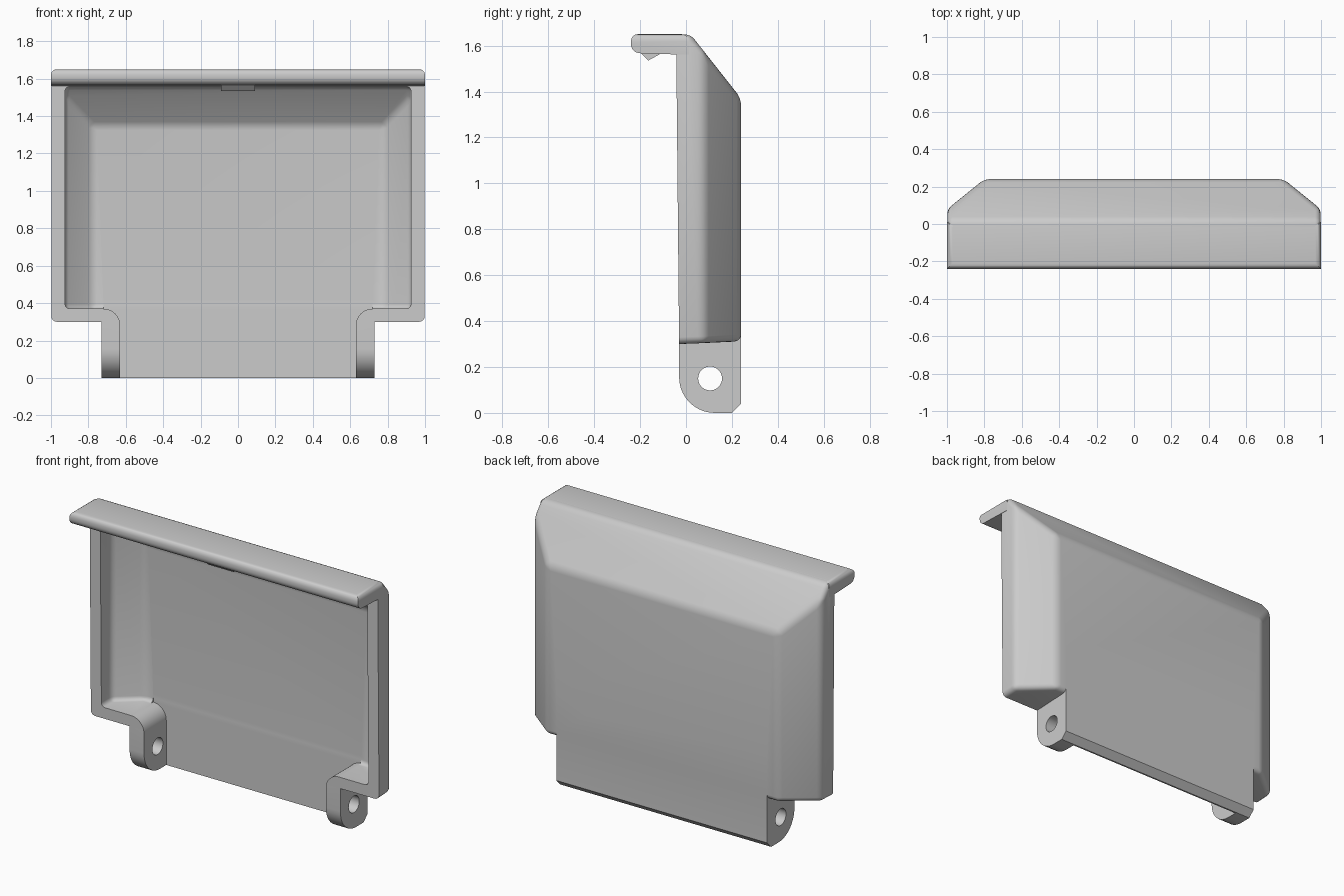
import bpy, bmesh, math
from mathutils import Matrix

cube = bpy.data.objects.get("Cube")
if cube:
    bpy.data.objects.remove(cube, do_unlink=True)

grey = bpy.data.materials.new("plain grey")
grey.use_nodes = True
grey.diffuse_color = (0.6, 0.6, 0.6, 1)
grey.node_tree.nodes["Principled BSDF"].inputs["Base Color"].default_value = (0.6, 0.6, 0.6, 1)


def finish(bm, name):
    bmesh.ops.recalc_face_normals(bm, faces=bm.faces[:])
    mesh = bpy.data.meshes.new(name)
    bm.to_mesh(mesh)
    bm.free()
    mesh.materials.append(grey)
    obj = bpy.data.objects.new(name, mesh)
    bpy.context.collection.objects.link(obj)
    return obj


def round_edges(bm, rule, size):
    edges = [e for e in bm.edges if rule(e)]
    bmesh.ops.bevel(bm, geom=edges, offset=size, segments=4, profile=0.5,
                    affect='EDGES', clamp_overlap=True)


def tray(name, sections, front, size):
    """Convex tray from (y bottom, y top, half width, z bottom, z top) sections."""
    bm = bmesh.new()
    for yb, yt, w, zb, zt in sections:
        for s in (-1, 1):
            bm.verts.new((s * w, yb, zb))
            bm.verts.new((s * w, yt, zt))
    hull = bmesh.ops.convex_hull(bm, input=bm.verts[:])
    loose = set(hull["geom_interior"] + hull["geom_unused"])
    bmesh.ops.delete(bm, geom=[v for v in loose if isinstance(v, bmesh.types.BMVert)], context='VERTS')
    bmesh.ops.dissolve_limit(bm, angle_limit=0.03, verts=bm.verts[:], edges=bm.edges[:])
    # The front rim stays sharp
    round_edges(bm, lambda e: any(v.co.y > front for v in e.verts), size)
    return finish(bm, name)


def prism(name, profile, axis, a, b, rule=None, size=0):
    """Extrude an outline along x (outline in y, z) or along y (outline in x, z)."""
    bm = bmesh.new()
    put = (lambda p, t: (t, *p)) if axis == 'X' else (lambda p, t: (p[0], t, p[1]))
    ends = [[bm.verts.new(put(p, t)) for p in profile] for t in (a, b)]
    for ring in ends:
        bm.faces.new(ring)
    n = len(profile)
    for i in range(n):
        j = (i + 1) % n
        bm.faces.new((ends[0][i], ends[0][j], ends[1][j], ends[1][i]))
    if rule:
        round_edges(bm, rule, size)
    return finish(bm, name)


def arc(cx, cz, r, start, stop, steps=10):
    angles = [math.radians(start + (stop - start) * i / steps) for i in range(steps + 1)]
    return [(cx + r * math.cos(t), cz + r * math.sin(t)) for t in angles]


def combine(target, tool, operation):
    mod = target.modifiers.new(operation.title(), 'BOOLEAN')
    mod.operation = operation
    mod.solver = 'EXACT'
    mod.object = tool
    bpy.context.view_layer.objects.active = target
    bpy.ops.object.modifier_apply(modifier=mod.name)
    bpy.data.objects.remove(tool, do_unlink=True)


# Outer shell with sloped top and sides
shell = tray("shell", [
    (-0.03, -0.043, 0.998, 0.30, 1.649),
    (0.02, 0.02, 0.998, 0.302, 1.649),
    (0.08, 0.08, 0.998, 0.304, 1.573),
    (0.24, 0.24, 0.80, 0.312, 1.37)], -0.025, 0.03)

# Lower block that becomes the hinge ears and the back panel foot
foot = prism("foot", [(-0.03, 0.6)] + arc(0.125, 0.155, 0.155, 180, 270)
             + [(0.2, 0), (0.24, 0.04), (0.24, 0.6)], 'X', -0.73, 0.73)
combine(shell, foot, 'UNION')

# Hollow interior
cavity = tray("cavity", [
    (-0.08, -0.08, 0.925, 0.37, 1.558),
    (0.025, 0.025, 0.925, 0.37, 1.558),
    (0.07, 0.07, 0.925, 0.37, 1.502),
    (0.19, 0.19, 0.78, 0.37, 1.35)], -0.07, 0.025)
combine(shell, cavity, 'DIFFERENCE')

# Open gap between the ears, flared where it meets the interior
half = [(0.63, -0.1)] + arc(0.72, 0.28, 0.09, 180, 90) + [(0.72, 0.42)]
gap = prism("gap", half + [(-x, z) for x, z in reversed(half)], 'Y', -0.08, 0.19)
combine(shell, gap, 'DIFFERENCE')

# Hinge holes
bm = bmesh.new()
bmesh.ops.create_cone(bm, cap_ends=True, segments=32, radius1=0.052, radius2=0.052, depth=1.8,
                      matrix=Matrix.Translation((0, 0.105, 0.15)) @ Matrix.Rotation(math.pi / 2, 4, 'Y'))
combine(shell, finish(bm, "hinge_pin"), 'DIFFERENCE')

# Overhanging top lip with rounded ends
lip = prism("top_lip", [(-0.24, 1.65)] + arc(-0.2, 1.607, 0.04, 180, 270, 6)
            + [(-0.02, 1.561), (0.012, 1.561), (0.012, 1.65)], 'X', -1, 1,
            lambda e: all(abs(v.co.x) > 0.99 and v.co.z > 1.649 for v in e.verts), 0.03)

# Small catch below the lip
catch = prism("catch", [(-0.205, 1.575), (-0.165, 1.535), (-0.115, 1.562), (-0.115, 1.575)],
              'X', -0.09, 0.09)

for obj in (shell, lip, catch):
    bpy.ops.object.select_all(action='DESELECT')
    obj.select_set(True)
    bpy.context.view_layer.objects.active = obj
    bpy.ops.object.shade_smooth_by_angle(angle=math.radians(30))
